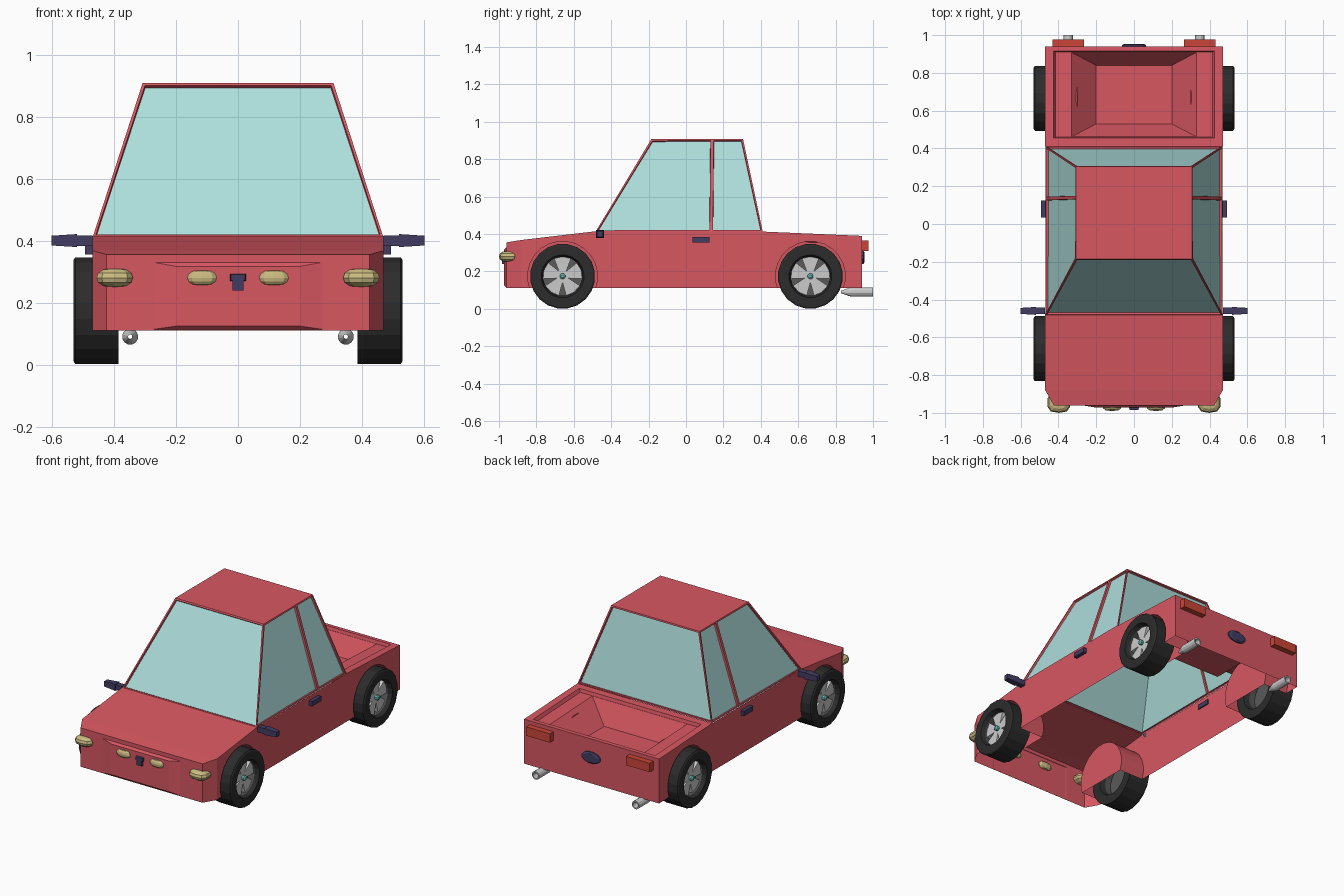
import bpy, bmesh, math
from mathutils import Vector, Matrix

if "Cube" in bpy.data.objects:
    bpy.data.objects.remove(bpy.data.objects["Cube"])

def mat(name, c):
    m = bpy.data.materials.new(name)
    m.diffuse_color = (*c, 1)
    m.use_nodes = True
    m.node_tree.nodes["Principled BSDF"].inputs["Base Color"].default_value = m.diffuse_color
    return m

RED = mat("red_paint", (0.68, 0.095, 0.12))
GLASS = mat("glass", (0.42, 0.73, 0.71))
NAVY = mat("navy_trim", (0.055, 0.045, 0.12))
GOLD = mat("lamp", (0.60, 0.50, 0.22))
TAIL = mat("tail_red", (0.60, 0.06, 0.04))
TYRE = mat("rubber", (0.025, 0.025, 0.025))
RIM = mat("rim_dark", (0.10, 0.10, 0.10))
TEAL = mat("hub_teal", (0.15, 0.55, 0.50))

def finish(name, bm, *mats):
    me = bpy.data.meshes.new(name)
    bm.to_mesh(me)
    bm.free()
    for m in mats:
        me.materials.append(m)
    ob = bpy.data.objects.new(name, me)
    bpy.context.collection.objects.link(ob)
    return ob

def loft(name, rings, m=None, close=True, caps=(False, False)):
    bm = bmesh.new()
    vs = [[bm.verts.new(p) for p in r] for r in rings]
    n = len(vs[0])
    for a, b in zip(vs, vs[1:]):
        for i in range(n if close else n - 1):
            j = (i + 1) % n
            bm.faces.new((a[i], a[j], b[j], b[i]))
    if caps[0]: bm.faces.new(vs[0][::-1])
    if caps[1]: bm.faces.new(vs[-1])
    bmesh.ops.recalc_face_normals(bm, faces=bm.faces)
    return finish(name, bm, *([m] if m else []))

def box(name, c, s, m, taper=1.0, axis=0, sign=1):
    """Box whose end on the given axis side is scaled by taper."""
    bm = bmesh.new()
    bmesh.ops.create_cube(bm, size=1)
    for v in bm.verts:
        if v.co[axis] * sign > 0:
            for k in range(3):
                if k != axis: v.co[k] *= taper
        v.co = Vector(v.co[k] * s[k] + c[k] for k in range(3))
    return finish(name, bm, m)

def lathe(name, profile, axis, c, n, m=None, caps=(False, False)):
    """Revolve (position, radius) points around the x or y axis through c."""
    rings = []
    for p, r in profile:
        ring = []
        for i in range(n):
            a = 2 * math.pi * (i + .5) / n
            u, w = r * math.cos(a), r * math.sin(a)
            ring.append((c[0] + p, c[1] + u, c[2] + w) if axis == 'x' else (c[0] + u, c[1] + p, c[2] + w))
        rings.append(ring)
    return loft(name, rings, m, caps=caps)

AXLES, WZ = (-0.66, 0.665), 0.174

# body shell: lofted solid, wheel wells cut, then opened below and above
stations = [(-.96, .425, .355), (-.88, .47, .368), (-.48, .47, .415), (.41, .47, .413), (.94, .47, .39)]
body = loft("body", [[(-h, y, .11), (h, y, .11), (h, y, z), (-h, y, z)] for y, h, z in stations],
            RED, caps=(True, True))
for y in AXLES:
    for s in (-1, 1):
        cut = lathe("well_cutter", [(s * .30, .187), (s * .60, .187)], 'x', (0, y, WZ), 24, RED, (True, True))
        cut.hide_render = True
        cut.hide_set(True)
        mod = body.modifiers.new("well", 'BOOLEAN')
        mod.operation, mod.solver, mod.object = 'DIFFERENCE', 'EXACT', cut
bpy.context.view_layer.update()
dg = bpy.context.evaluated_depsgraph_get()
bm = bmesh.new()
bm.from_object(body, dg)
body.modifiers.clear()
gone = [f for f in bm.faces if
        (f.normal.z < -.9 and f.calc_center_median().z < .115) or
        (f.normal.z > .9 and f.calc_center_median().z > .38 and f.calc_center_median().y > -.47)]
bmesh.ops.delete(bm, geom=gone, context='FACES')
bm.to_mesh(body.data)
bm.free()
for ob in [o for o in bpy.data.objects if o.name.startswith("well_cutter")]:
    bpy.data.objects.remove(ob)

# cargo bed: rim, small step and funnel down to the floor
def bed_ring(h, y0, y1, dz, flat=None):
    z = lambda y: flat if flat else .413 - (y - .41) * .0434 + dz
    return [(-h, y0, z(y0)), (h, y0, z(y0)), (h, y1, z(y1)), (-h, y1, z(y1))]
loft("cargo_bed", [bed_ring(.47, .41, .94, 0), bed_ring(.425, .455, .915, 0), bed_ring(.415, .46, .91, -.02),
                   bed_ring(.33, .462, .908, -.02), bed_ring(.2, .53, .84, 0, .26)], RED, caps=(False, True))

# front panel bulge
loft("front_panel", [[(-a, y, z0), (a, y, z0), (a, y, z1), (-a, y, z1)]
                     for a, y, z0, z1 in ((.285, -.958, .112, .332), (.2, -.972, .124, .317))], RED, caps=(False, True))

# cabin: tapered frame with inset glass
bm = bmesh.new()
lo, hi = (-.482, .135, .41), (-.185, .14, .305)
V = {}
for s in (-1, 1):
    for i in range(3):
        V[s, i, 0] = bm.verts.new((s * .468, lo[i], .414))
        V[s, i, 1] = bm.verts.new((s * .308, hi[i], .908))
quad = lambda *k: bm.faces.new([V[q] for q in k])
panes = [quad((-1, i, 0), (1, i, 0), (1, i, 1), (-1, i, 1)) for i in (0, 2)]
for s in (-1, 1):
    panes += [quad((s, i, 0), (s, i + 1, 0), (s, i + 1, 1), (s, i, 1)) for i in (0, 1)]
for i in (0, 1):
    quad((-1, i, 1), (1, i, 1), (1, i + 1, 1), (-1, i + 1, 1))
bmesh.ops.recalc_face_normals(bm, faces=bm.faces)
mid = Vector((0, 0, .6))
bm.normal_update()
for f in bm.faces:
    if f.normal.dot(f.calc_center_median() - mid) < 0: f.normal_flip()
bmesh.ops.inset_individual(bm, faces=panes, thickness=.012)
bmesh.ops.inset_individual(bm, faces=panes, thickness=.002, depth=-.012)
for f in panes:
    f.material_index = 1
finish("cabin", bm, RED, GLASS)

# wheels: tyre, dish, five wedge spokes, hub
for y in AXLES:
    for s in (-1, 1):
        c = (0, y, WZ)
        lathe("tyre", [(s * x, r) for x, r in ((.42, .105), (.385, .115), (.385, .174), (.525, .174),
                                               (.531, .165), (.531, .115), (.505, .105))], 'x', c, 20, TYRE)
        lathe("rim", [(s * .42, .105), (s * .505, .105)], 'x', c, 20, RIM)
        lathe("rim_dish", [(s * .46, .105), (s * .465, .105)], 'x', c, 20, RIM, (True, True))
        lathe("hub", [(s * .465, .016), (s * .512, .016), (s * .518, .008)], 'x', c, 8, TEAL, (True, True))
        for k in range(5):
            R = Matrix.Rotation(2 * math.pi * k / 5, 4, 'X')
            rings = [[(0, -.014, .012), (0, .014, .012), (0, .045, .095), (0, 0, .105), (0, -.045, .095)]] * 2
            loft("spoke", [[R @ Vector(p) + Vector((s * x, y, WZ)) for p in r]
                           for x, r in zip((.466, .497), rings)], caps=(True, True))

# paired fittings
for s in (-1, 1):
    box("mirror_arm", (s * .495, -.46, .40), (.05, .034, .034), NAVY)
    box("mirror", (s * .56, -.46, .40), (.082, .042, .042), NAVY, .75, 0, s)
    box("door_handle", (s * .478, .08, .37), (.03, .09, .03), NAVY)
    box("tail_light", (s * .348, .955, .338), (.165, .042, .056), TAIL)
    lathe("exhaust", [(.83, .007), (.87, .022), (.885, .026), (1.0, .026), (1.0, .018), (.90, .008)],
          'y', (s * .348, 0, .09), 12)
    # low-poly squashed lamps
    for nm, x, y, sx, sy, sz in (("outer_headlight", .398, -.945, .061, .055, .031),
                                 ("inner_headlight", .116, -.965, .049, .025, .025)):
        bm = bmesh.new()
        bmesh.ops.create_uvsphere(bm, u_segments=10, v_segments=6, radius=1)
        for v in bm.verts:
            q = v.co
            v.co = Vector((s * x + math.copysign(abs(q.x) ** .7, q.x) * sx,
                           y + math.copysign(abs(q.y) ** .7, q.y) * sy, .28 + q.z * sz))
        bmesh.ops.recalc_face_normals(bm, faces=bm.faces)
        finish(nm, bm, GOLD)

# front latch and rear oval handle
box("latch_top", (0, -.975, .281), (.055, .022, .024), NAVY, .85, 1, -1)
box("latch_stem", (0, -.975, .256), (.036, .018, .034), NAVY)
rear = lathe("rear_handle", [(.935, .066), (.948, .066), (.954, .05)], 'y', (0, 0, 0), 12, NAVY, (True, True))
rear.scale.z = .55
rear.location.z = .275
